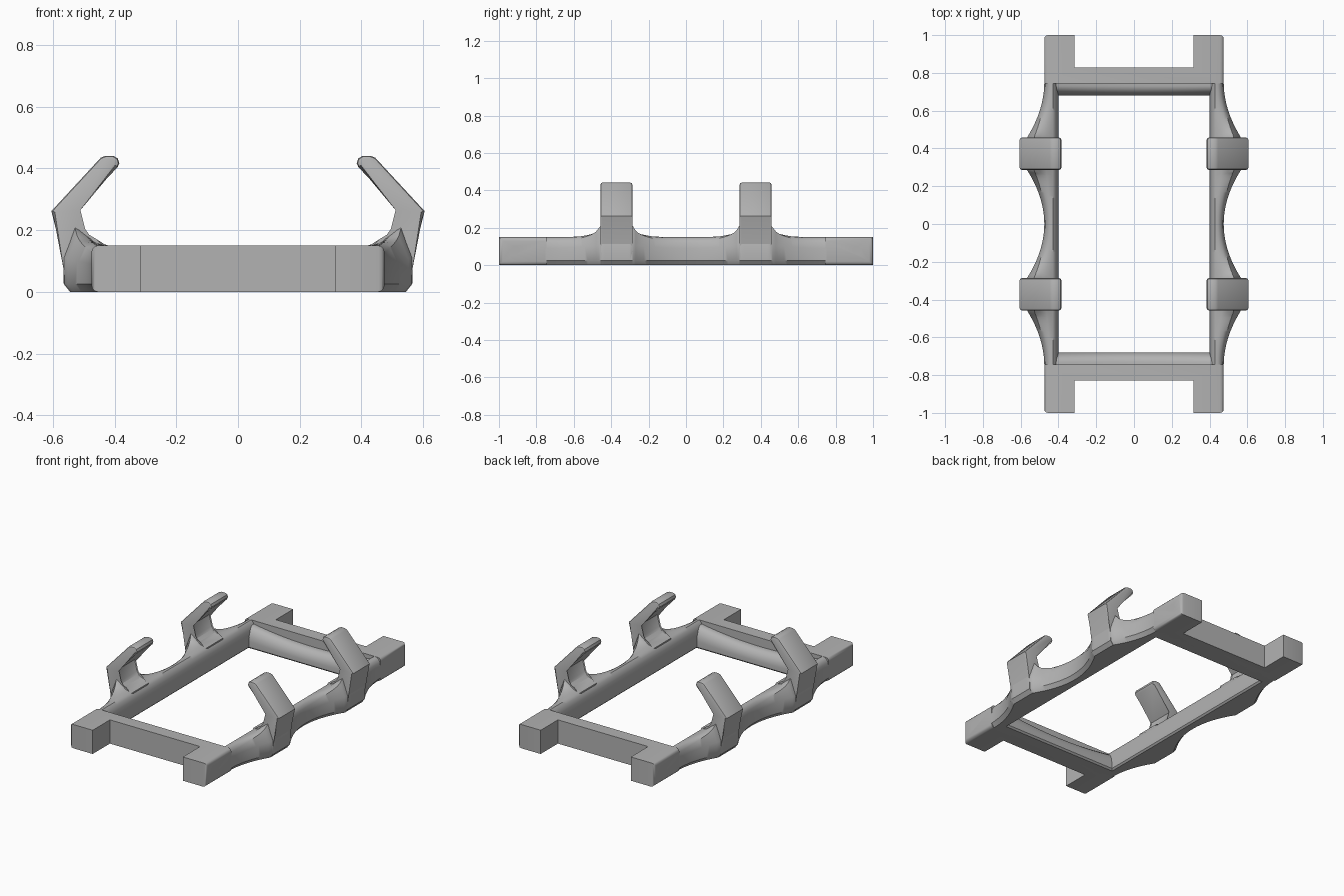
import bpy, bmesh, math
from mathutils import Vector

if "Cube" in bpy.data.objects:
    bpy.data.objects.remove(bpy.data.objects["Cube"], do_unlink=True)

grey = bpy.data.materials.new("plain grey")
grey.use_nodes = True
COLOUR = (0.45, 0.45, 0.45, 1)
grey.diffuse_color = COLOUR
grey.node_tree.nodes["Principled BSDF"].inputs["Base Color"].default_value = COLOUR


def finish(name, bm, angle=35):
    bmesh.ops.recalc_face_normals(bm, faces=bm.faces[:])
    mesh = bpy.data.meshes.new(name)
    bm.to_mesh(mesh)
    bm.free()
    mesh.materials.append(grey)
    obj = bpy.data.objects.new(name, mesh)
    bpy.context.collection.objects.link(obj)
    bpy.ops.object.select_all(action='DESELECT')
    obj.select_set(True)
    bpy.context.view_layer.objects.active = obj
    bpy.ops.object.shade_smooth_by_angle(angle=math.radians(angle))
    return obj


def mirror(obj, x, y):
    mod = obj.modifiers.new("mirror", 'MIRROR')
    mod.use_axis = (x, y, False)
    mod.use_clip = False
    mod.use_mirror_merge = False


def loft(rings):
    """Skin a list of closed rings of equal length and cap both ends."""
    bm = bmesh.new()
    rows = [[bm.verts.new(p) for p in ring] for ring in rings]
    n = len(rows[0])
    for a, b in zip(rows, rows[1:]):
        for i in range(n):
            j = (i + 1) % n
            bm.faces.new((a[i], a[j], b[j], b[i]))
    bm.faces.new(rows[0])
    bm.faces.new(rows[-1][::-1])
    return bm


def bevel_where(bm, test, radius, segments=3):
    edges = [e for e in bm.edges if test(*[v.co for v in e.verts])]
    bmesh.ops.bevel(bm, geom=edges, offset=radius, segments=segments,
                    profile=0.5, affect='EDGES')


# side rails: a slim section that flares out at each hook
HOOK_IN, HOOK_OUT, RAIL_END = 0.287, 0.457, 0.75
slim = [(.40, .01), (.40, .07), (.405, .11), (.415, .137), (.43, .15),
        (.445, .149), (.46, .14), (.47, .12), (.475, .09), (.475, .025), (.455, 0), (.41, 0)]
wide = [(.40, .01), (.40, .07), (.405, .11), (.415, .137), (.43, .15),
        (.465, .16), (.50, .175), (.53, .18), (.567, .11), (.565, .025), (.545, 0), (.41, 0)]


def flare(y):
    a = abs(y)
    if a < HOOK_IN:
        return (a / HOOK_IN) ** 2
    if a <= HOOK_OUT:
        return 1
    return max(0, (RAIL_END - a) / (RAIL_END - HOOK_OUT)) ** 2


def rail_section(y):
    f = flare(y)
    ring = []
    for i, (s, w) in enumerate(zip(slim, wide)):
        p = Vector(s).lerp(Vector(w), f)
        lift = {6: .015, 7: .035}.get(i, 0) * f ** 8
        ring.append((p.x, y, p.y + lift))
    return ring


steps = 100
rail = finish("side_rail", loft([rail_section(RAIL_END * (2 * i / steps - 1))
                                 for i in range(steps + 1)]))
mirror(rail, True, False)

# hooks: bent arms with rounded edges
hook_profile = [(.42, .0), (.545, .0), (.565, .025), (.565, .11), (.605, .262),
                (.445, .435), (.43, .441), (.405, .441), (.39, .433), (.385, .417), (.39, .405),
                (.522, .268), (.505, .2), (.49, .178), (.465, .163), (.42, .15)]
bm = loft([[(x, y, z) for x, z in hook_profile] for y in (HOOK_IN, HOOK_OUT)])
bevel_where(bm, lambda a, b: a.y == b.y and max(a.z, b.z) > .15, .01, 2)
mirror(finish("hook", bm), True, True)

# cross beams: rounded tops that sag towards the middle
beam = [(.68, .01), (.68, .05), (.685, .085), (.70, .115), (.715, .13),
        (.73, .135), (.76, .135), (.76, 0), (.69, 0)]
rings = []
for i in range(25):
    t = i / 12 - 1
    sag = 1 - .3 * (1 - t * t)
    rings.append([(.45 * t, y, z * (sag if z > .04 else 1)) for y, z in beam])
mirror(finish("cross_beam", loft(rings)), False, True)

# end brackets: a plate with two drilled lugs
W, LUG, TOP = .475, .315, .15
outline = [(-W, .745), (W, .745), (W, 1), (LUG, 1), (LUG, .828),
           (-LUG, .828), (-LUG, 1), (-W, 1)]
bm = loft([[(x, y, z) for x, y in outline] for z in (0, TOP)])
bevel_where(bm, lambda a, b: abs(a.x) > .47 and abs(b.x) > .47 and a.x * b.x > 0
            and (a.y + b.y) / 2 > .8, .02)
bracket = finish("end_bracket", bm)

bm = bmesh.new()
bmesh.ops.create_cone(bm, cap_ends=True, segments=32, radius1=.023, radius2=.023, depth=1.2)
for v in bm.verts:
    v.co = (v.co.z, v.co.y + .912, v.co.x + .08)
drill = finish("hole_cutter", bm)
cut = bracket.modifiers.new("holes", 'BOOLEAN')
cut.operation = 'DIFFERENCE'
cut.solver = 'EXACT'
cut.object = drill
bpy.context.view_layer.objects.active = bracket
bpy.ops.object.modifier_apply(modifier=cut.name)
bpy.data.objects.remove(drill, do_unlink=True)
mirror(bracket, False, True)
